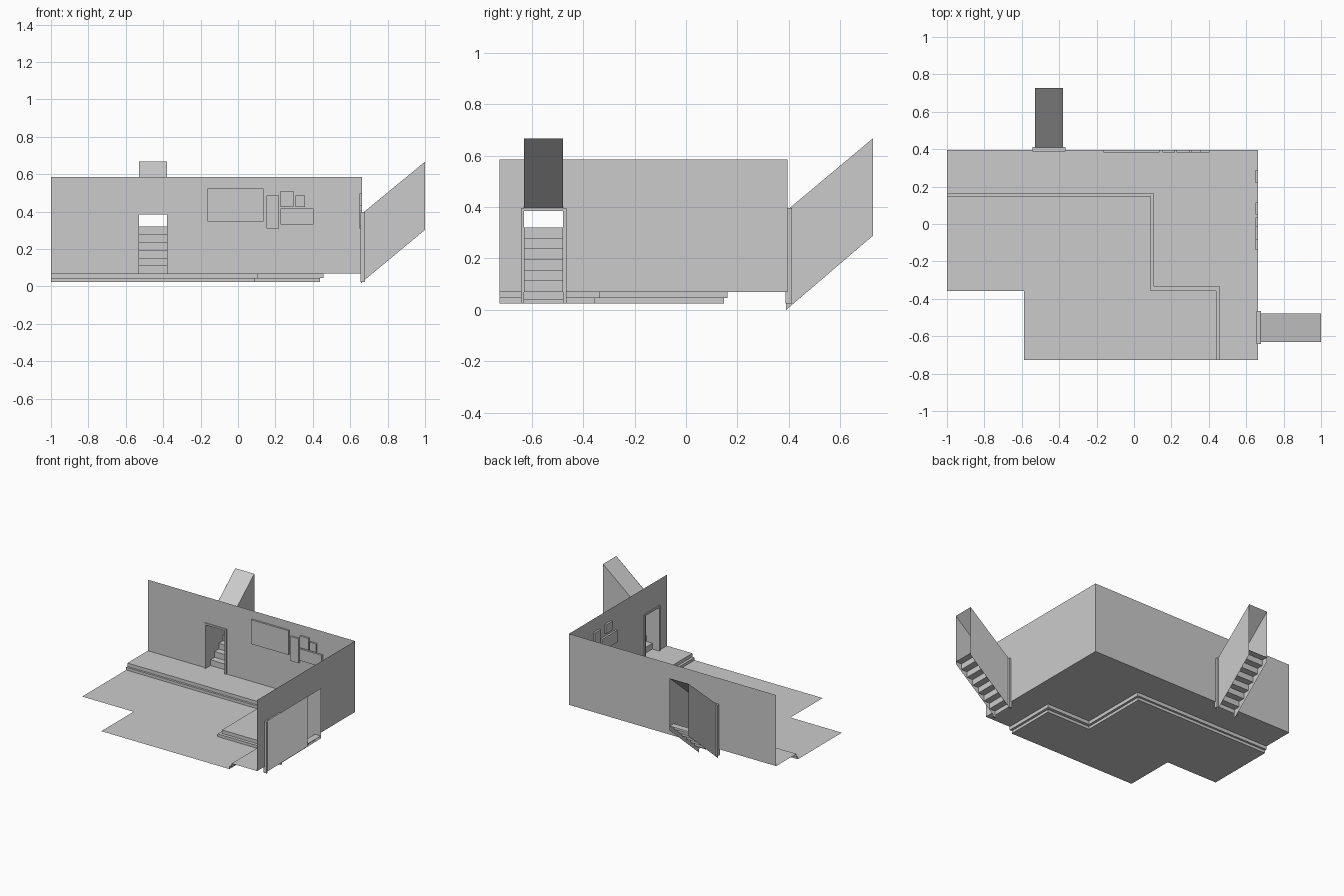
import bpy

if "Cube" in bpy.data.objects:
    bpy.data.objects.remove(bpy.data.objects["Cube"])

WX, WY, FY = 0.662, 0.395, -0.726      # right wall, back wall, front edge
Z0, Z1, Z2, ZT = 0.025, 0.045, 0.07, 0.585


def mesh(name, verts, faces):
    me = bpy.data.meshes.new(name)
    me.from_pydata(verts, [], faces)
    me.validate()
    ob = bpy.data.objects.new(name, me)
    bpy.context.collection.objects.link(ob)
    return ob


def ngon(name, pts):
    return mesh(name, pts, [tuple(range(len(pts)))])


def strip(name, a, b):
    """Ribbon of quads between two matching polylines."""
    n = len(a)
    return mesh(name, a + b, [(i, i + 1, n + i + 1, n + i) for i in range(n - 1)])


def box(name, p, q):
    lo = [min(a, b) for a, b in zip(p, q)]
    hi = [max(a, b) for a, b in zip(p, q)]
    v = [(x, y, z) for x in (lo[0], hi[0]) for y in (lo[1], hi[1]) for z in (lo[2], hi[2])]
    f = [(0, 1, 3, 2), (4, 6, 7, 5), (0, 4, 5, 1), (2, 3, 7, 6), (0, 2, 6, 4), (1, 5, 7, 3)]
    return mesh(name, v, f)


# Stepped floor: zigzag edges of the upper and lower levels
upper = [(-1, .162), (.105, .162), (.105, -.334), (.457, -.334), (.457, FY)]
lower = [(-1, .147), (.087, .147), (.087, -.357), (.439, -.357), (.439, FY)]


def at(path, z):
    return [(x, y, z) for x, y in path]


ngon("lower_floor", at(lower[::-1] + [(-1, -.357), (-.588, -.357), (-.588, FY)], Z0))
ngon("upper_floor", at(upper[::-1] + [(-1, WY), (WX, WY), (WX, FY)][::1], Z2)).data.flip_normals()
strip("lower_riser", at(lower, Z0), at(lower, Z1))
strip("step_tread", at(lower, Z1), at(upper, Z1))
strip("upper_riser", at(upper, Z1), at(upper, Z2))


# Local wall frames: s along the wall, d outward from it
def back(s, d, z):
    return (s, WY + d, z)


def right(s, d, z):
    return (WX + d, s, z)


HALF, TOP = 0.076, 0.385


def doorway(side, to, s0, s1, c, end, low, low_end):
    a, b = c - HALF, c + HALF
    # wall sheet with door notch
    ngon(side + "_wall", [to(s, 0, z) for s, z in (
        (s0, Z2), (a, Z2), (a, TOP), (b, TOP), (b, Z2), (s1, Z2), (s1, ZT), (s0, ZT))])
    # door frame
    fa, fb, d0, d1 = a - .012, b + .012, -.007, .017
    prof = [(fa, Z0), (fa, .397), (fb, .397), (fb, Z0)]
    inner = [(a, Z0), (a, TOP), (b, TOP), (b, Z0)]
    v = [to(s, d, z) for d in (d0, d1) for p in (prof, inner) for s, z in p]
    f = []
    for i in range(3):
        f += [(i, i + 1, i + 5, i + 4), (i + 8, i + 12, i + 13, i + 9),
              (i, i + 8, i + 9, i + 1), (i + 4, i + 5, i + 13, i + 12)]
    f += [(0, 4, 12, 8), (3, 11, 15, 7)]
    mesh(side + "_door_frame", v, f)
    # sloping stairwell: two sides and a ceiling, open at the far end
    for s, n in ((a, "near"), (b, "far")):
        ngon(f"{side}_stairwell_{n}_side", [to(s, -.005, low), to(s, end, low_end),
                                            to(s, end, .667), to(s, -.005, TOP)])
    ngon(side + "_stairwell_ceiling", [to(a, 0, TOP), to(b, 0, TOP),
                                       to(b, end, .667), to(a, end, .667)])
    # stairs as a folded ribbon
    path = [(0, .04)]
    run = end / 7
    for i in range(7):
        z = Z2 + .0417 * i
        path += [(run * i, z), (run * (i + 1), z)]
    strip(side + "_stairs", [to(a, d, z) for d, z in path], [to(b, d, z) for d, z in path])


doorway("back", back, -1, WX, -.4545, .332, 0.0, .288)
doorway("right", right, FY, WY, -.554, .338, .018, .303)

# Wall panels: s range, z range
back_panels = [(-.163, .136, .348, .524), (.152, .219, .31, .487), (.227, .297, .425, .511),
               (.307, .358, .425, .487), (.227, .404, .332, .417)]
right_panels = [(.22, .29, .33, .42), (.05, .115, .31, .487),
                (-.083, -.013, .432, .497), (-.14, .035, .325, .41)]
for side, to, panels in (("back", back, back_panels), ("right", right, right_panels)):
    for i, (s0, s1, z0, z1) in enumerate(panels):
        box(f"{side}_wall_panel_{i + 1}", to(s0, -.013, z0), to(s1, 0, z1))
